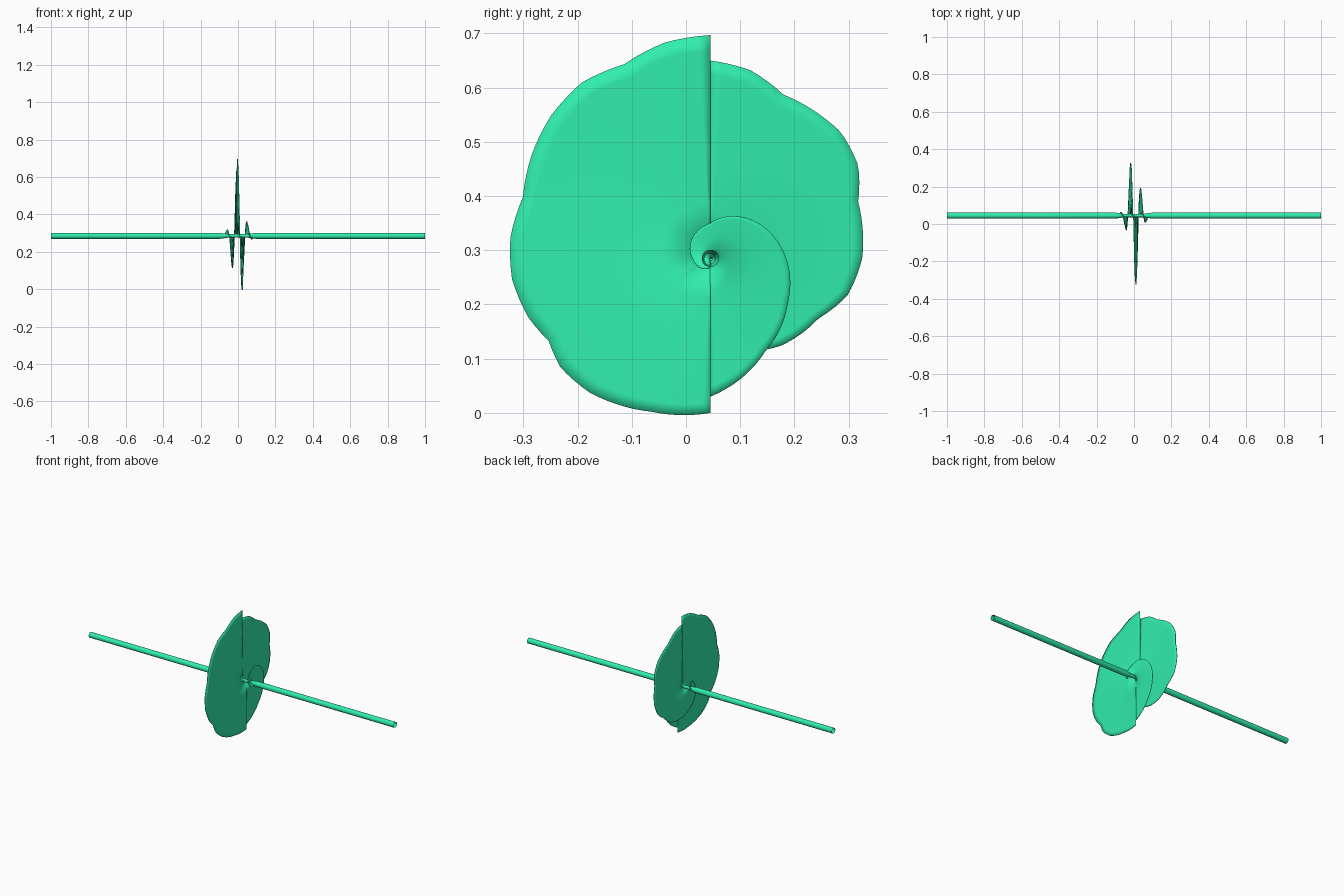
import bpy, math

if "Cube" in bpy.data.objects:
    bpy.data.objects.remove(bpy.data.objects["Cube"])

CY, CZ = 0.045, 0.285          # axis of the rod
mat = bpy.data.materials.new("green")
mat.diffuse_color = (0.03, 0.85, 0.42, 1)
mat.use_nodes = True
mat.node_tree.nodes["Principled BSDF"].inputs["Base Color"].default_value = mat.diffuse_color


def grid_object(name, rows, closed=False):
    """Skin rows of points into a quad grid."""
    n = len(rows[0])
    verts = [p for row in rows for p in row]
    faces = []
    for i in range(len(rows) - 1):
        for j in range(n if closed else n - 1):
            k = (j + 1) % n
            faces.append((i * n + j, i * n + k, (i + 1) * n + k, (i + 1) * n + j))
    me = bpy.data.meshes.new(name)
    me.from_pydata(verts, [], faces)
    me.materials.append(mat)
    ob = bpy.data.objects.new(name, me)
    bpy.context.collection.objects.link(ob)
    bpy.context.view_layer.objects.active = ob
    bpy.ops.object.select_all(action='DESELECT')
    ob.select_set(True)
    bpy.ops.object.shade_smooth_by_angle(angle=math.radians(40))
    return ob


def lookup(table, a):
    for (a0, r0), (a1, r1) in zip(table, table[1:]):
        if a <= a1:
            return r0 + (r1 - r0) * (a - a0) / (a1 - a0)
    return table[-1][1]


def blade(name, table, shift):
    """Spiral sheet: the rim radius follows the table of (degrees, radius)."""
    a0, a1 = int(table[0][0]), int(table[-1][0])
    rows = []
    for a in range(a0, a1 + 1, 3):
        t = math.radians(a)
        rim = lookup(table, a)
        x = 0.0135 * a / 90 + shift
        rows.append([(x, CY - rim * f * math.sin(t), CZ + rim * f * math.cos(t))
                     for f in (0.02, 0.25, 0.5, 0.75, 0.93, 1)])
    ob = grid_object(name, rows)
    mod = ob.modifiers.new("thickness", 'SOLIDIFY')
    mod.thickness = 0.003
    mod.offset = 0


# Wave blades, growing to the seam above the axis and shrinking after it
blade("rear_blade", [(-450, 0.017), (-360, 0.03), (-270, 0.058), (-180, 0.155),
                     (-141, 0.207), (-119, 0.228), (-105, 0.262), (-90, 0.28),
                     (-69, 0.292), (-58, 0.322), (-46, 0.335), (-24, 0.331),
                     (-12, 0.355), (0, 0.365)], -0.006)
blade("middle_blade", [(0, 0.412), (12, 0.407), (24, 0.392), (36, 0.402),
                       (48, 0.395), (60, 0.381), (72, 0.364), (84, 0.371),
                       (96, 0.368), (108, 0.353), (117, 0.335), (126, 0.342),
                       (138, 0.333), (159, 0.303), (180, 0.285)], -0.003)
blade("front_blade", [(180, 0.255), (210, 0.2), (240, 0.165), (270, 0.14),
                      (300, 0.115), (330, 0.09), (360, 0.065), (450, 0.033),
                      (540, 0.017)], -0.003)

# Rod, narrowing where it enters the blades
rod = [(-1, 0.016), (-0.1, 0.016), (-0.075, 0.013), (-0.05, 0.009),
       (0.05, 0.009), (0.075, 0.013), (0.1, 0.016), (1, 0.016)]
grid_object("rod", [[(x, CY + r * math.cos(k * math.tau / 24),
                      CZ + r * math.sin(k * math.tau / 24)) for k in range(24)]
                    for x, r in rod], closed=True)
